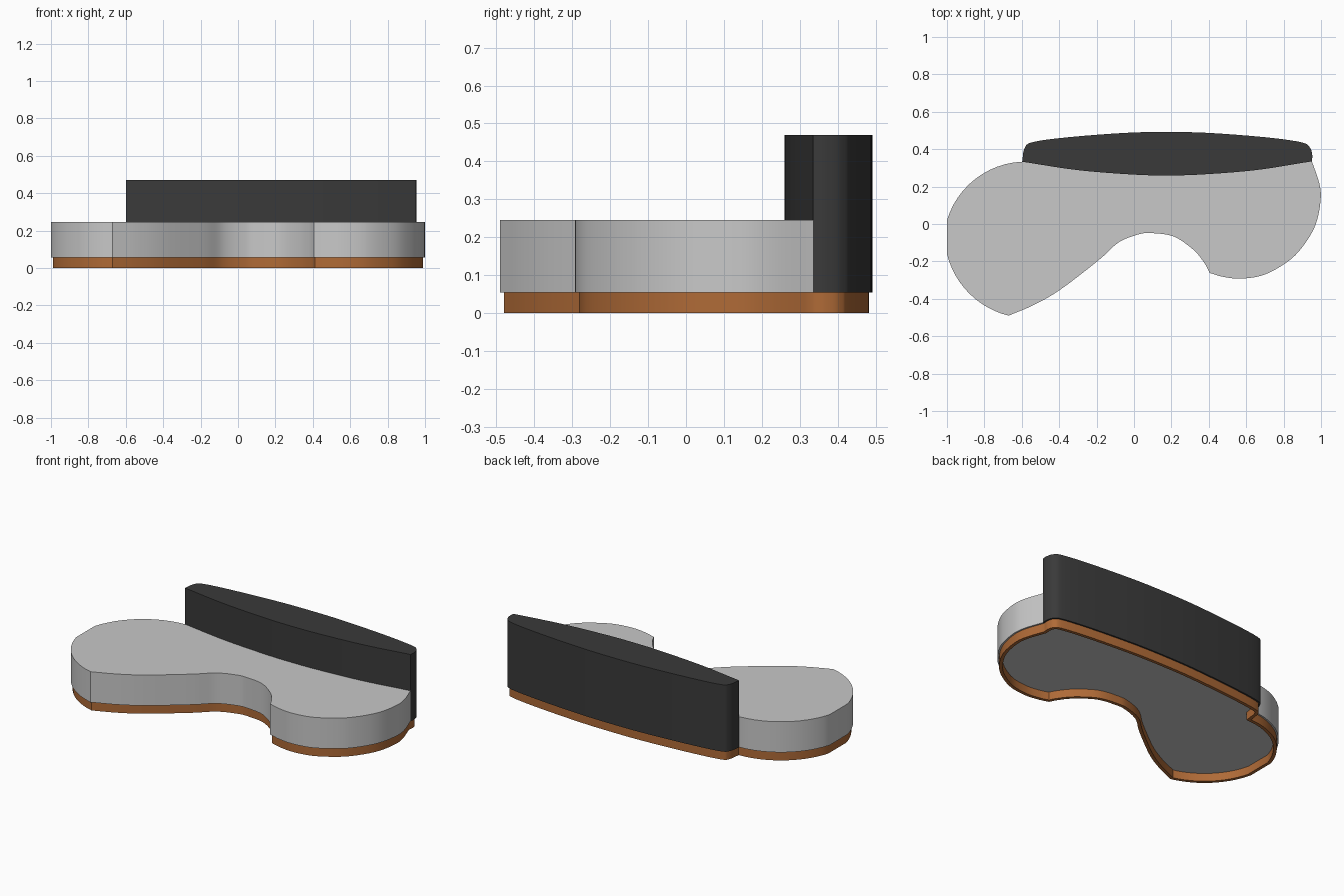
import bpy, bmesh, math
from mathutils import Vector

if "Cube" in bpy.data.objects:
    bpy.data.objects.remove(bpy.data.objects["Cube"])


def material(name, rgb):
    m = bpy.data.materials.new(name)
    m.diffuse_color = (*rgb, 1)
    m.use_nodes = True
    m.node_tree.nodes["Principled BSDF"].inputs["Base Color"].default_value = m.diffuse_color
    return m


GREY = material("light grey fabric", (0.58, 0.58, 0.58))
DARK = material("charcoal fabric", (0.042, 0.042, 0.042))
WOOD = material("warm wood", (0.43, 0.145, 0.038))


def smooth(pts, steps=6):
    """Catmull-Rom curve through the points, both ends included."""
    p = [Vector(q) for q in pts]
    p = [2 * p[0] - p[1]] + p + [2 * p[-1] - p[-2]]
    out = []
    for i in range(1, len(p) - 2):
        a, b, c, d = p[i - 1:i + 3]
        for s in range(steps):
            t = s / steps
            out.append(0.5 * (2 * b + (c - a) * t + (2 * a - 5 * b + 4 * c - d) * t * t
                              + (3 * b - a - 3 * c + d) * t ** 3))
    return out + [p[-2]]


def arc(p, q, r, n=12):
    """Counter-clockwise arc from p to q with radius r."""
    p, q = Vector(p), Vector(q)
    d = q - p
    h = math.sqrt(r * r - d.length_squared / 4)
    c = (p + q) / 2 + Vector((-d.y, d.x)).normalized() * h
    a0 = math.atan2(p.y - c.y, p.x - c.x)
    sweep = 2 * math.asin(d.length / 2 / r)
    return [c + r * Vector((math.cos(a0 + sweep * i / n), math.sin(a0 + sweep * i / n)))
            for i in range(n + 1)]


def joined(*parts):
    """Chain curves into one closed loop without doubled points."""
    loop = []
    for part in parts:
        for v in part:
            if not loop or (v - loop[-1]).length > 1e-4:
                loop.append(v)
    if (loop[0] - loop[-1]).length < 1e-4:
        loop.pop()
    return loop


def inset(loop, d):
    """Move a counter-clockwise loop inwards by d with mitred corners."""
    out = []
    for i, v in enumerate(loop):
        e0 = (v - loop[i - 1]).normalized()
        e1 = (loop[(i + 1) % len(loop)] - v).normalized()
        n0, n1 = Vector((-e0.y, e0.x)), Vector((-e1.y, e1.x))
        out.append(v + (n0 + n1) * d / max(0.4, 1 + n0.dot(n1)))
    return out


def finish(name, bm, mat):
    bmesh.ops.recalc_face_normals(bm, faces=bm.faces)
    me = bpy.data.meshes.new(name)
    bm.to_mesh(me)
    bm.free()
    me.materials.append(mat)
    ob = bpy.data.objects.new(name, me)
    bpy.context.collection.objects.link(ob)
    bpy.ops.object.select_all(action='DESELECT')
    ob.select_set(True)
    bpy.context.view_layer.objects.active = ob
    bpy.ops.object.shade_smooth_by_angle(angle=math.radians(30))
    return ob


def bridge(bm, a, b):
    for i in range(len(a)):
        j = (i + 1) % len(a)
        bm.faces.new((a[i], a[j], b[j], b[i]))


def ring(bm, loop, z):
    return [bm.verts.new((v.x, v.y, z)) for v in loop]


def slab(name, loop, z0, z1, mat):
    bm = bmesh.new()
    lo, hi = ring(bm, loop, z0), ring(bm, loop, z1)
    bridge(bm, lo, hi)
    bm.faces.new(lo[::-1])
    bm.faces.new(hi)
    return finish(name, bm, mat)


# Outline pieces, running counter-clockwise
L, R = (-0.598, 0.333), (0.951, 0.335)
front = smooth([(-0.67, -0.49), (-0.53, -0.43), (-0.39, -0.348), (-0.185, -0.19), (-0.08, -0.097),
                (0.03, -0.054), (0.1, -0.049), (0.215, -0.068), (0.32, -0.14),
                (0.377, -0.21), (0.405, -0.262)])
right = smooth([(0.405, -0.262), (0.48, -0.283), (0.575, -0.292), (0.7, -0.27), (0.83, -0.195),
                (0.91, -0.11), (0.972, 0.0), (0.998, 0.13), (0.99, 0.22), R])
left = arc(L, (-1, 0.02), 0.44) + arc((-1, -0.16), (-0.67, -0.49), 0.45)
rest_front = smooth([L, (-0.3, 0.288), (0.0, 0.264), (0.17, 0.26), (0.35, 0.264), (0.65, 0.288), R])
rest_back = smooth([R, (0.953, 0.37), (0.938, 0.412), (0.89, 0.438), (0.7, 0.464), (0.4, 0.487),
                    (0.17, 0.492), (-0.05, 0.487), (-0.35, 0.464), (-0.54, 0.438),
                    (-0.585, 0.405), L])

# Upholstered parts
slab("seat", joined(front, right, rest_front[::-1], left), 0.055, 0.245, GREY)
slab("backrest", joined(rest_front, rest_back), 0.055, 0.47, DARK)

# Hollow plinth rim, set in slightly, and the panel closing it from below
whole = joined(front, right, rest_back, left)
outer, inner = inset(whole, 0.01), inset(whole, 0.03)
bm = bmesh.new()
loops = [ring(bm, outer, 0), ring(bm, outer, 0.055), ring(bm, inner, 0.055), ring(bm, inner, 0)]
for k in range(4):
    bridge(bm, loops[k], loops[(k + 1) % 4])
finish("plinth_rim", bm, WOOD)
slab("underside_panel", inset(whole, 0.02), 0.05, 0.0545, GREY)
